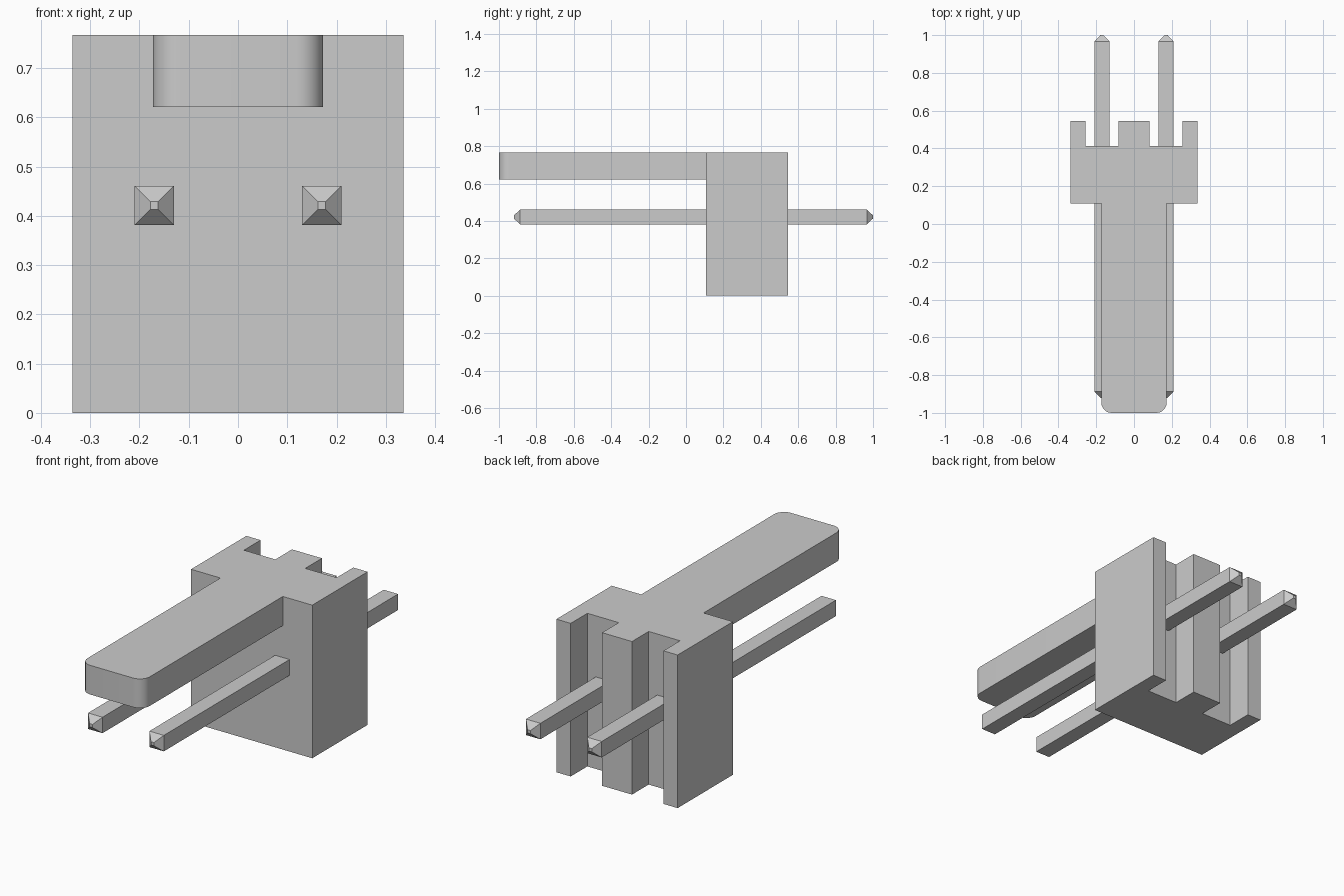
import bpy
import bmesh
import math

cube = bpy.data.objects.get("Cube")
if cube:
    bpy.data.objects.remove(cube, do_unlink=True)

grey = bpy.data.materials.new("plain grey")
grey.use_nodes = True
colour = (0.6, 0.6, 0.6, 1)
grey.diffuse_color = colour
grey.node_tree.nodes["Principled BSDF"].inputs["Base Color"].default_value = colour

TOP, FRONT, BACK = 0.767, 0.108, 0.546


def finish(name, bm):
    bmesh.ops.recalc_face_normals(bm, faces=bm.faces)
    mesh = bpy.data.meshes.new(name)
    bm.to_mesh(mesh)
    bm.free()
    mesh.materials.append(grey)
    obj = bpy.data.objects.new(name, mesh)
    bpy.context.collection.objects.link(obj)
    return obj


def extrude_outline(name, outline, z0, z1):
    bm = bmesh.new()
    face = bm.faces.new([bm.verts.new((x, y, z0)) for x, y in outline])
    side = bmesh.ops.extrude_face_region(bm, geom=[face])["geom"]
    verts = [v for v in side if isinstance(v, bmesh.types.BMVert)]
    bmesh.ops.translate(bm, verts=verts, vec=(0, 0, z1 - z0))
    return finish(name, bm)


# Housing with two full-height slots in its back
half = [(0.336, FRONT), (0.336, BACK), (0.257, BACK),
        (0.257, 0.414), (0.083, 0.414), (0.083, BACK)]
housing = extrude_outline(
    "housing", half + [(-x, y) for x, y in reversed(half)], 0, TOP)

# Locking tongue with rounded front corners, merged flush into the housing
radius, width, steps = 0.055, 0.173, 8
corner = []
for i in range(steps + 1):
    a = math.pi / 2 * i / steps
    corner.append((width - radius + radius * math.sin(a),
                   -1 + radius - radius * math.cos(a)))
right_side = corner + [(width, FRONT + 0.1)]
tongue = extrude_outline(
    "tongue", right_side + [(-x, y) for x, y in reversed(right_side)], 0.621, TOP)

union = housing.modifiers.new("join tongue", "BOOLEAN")
union.operation = "UNION"
union.solver = "EXACT"
union.object = tongue
bpy.context.view_layer.objects.active = housing
housing.select_set(True)
bpy.ops.object.modifier_apply(modifier=union.name)
bpy.data.objects.remove(tongue, do_unlink=True)

# Merge coplanar faces left by the union, then smooth the rounded corners
bm = bmesh.new()
bm.from_mesh(housing.data)
bmesh.ops.remove_doubles(bm, verts=bm.verts, dist=0.0001)
bmesh.ops.dissolve_limit(bm, angle_limit=math.radians(1),
                         verts=bm.verts, edges=bm.edges)
bm.to_mesh(housing.data)
bm.free()
bpy.ops.object.shade_smooth_by_angle(angle=math.radians(30))


# Square contact pins with blunt pyramid tips at both ends
def make_pin(name, x):
    bm = bmesh.new()
    sections = [(-0.92, 0.008), (-0.887, 0.04), (0.967, 0.04), (1, 0.008)]
    rings = [[bm.verts.new((x + sx * r, y, 0.421 + sz * r))
              for sx, sz in ((-1, -1), (1, -1), (1, 1), (-1, 1))]
             for y, r in sections]
    for a, b in zip(rings, rings[1:]):
        for i in range(4):
            j = (i + 1) % 4
            bm.faces.new((a[i], a[j], b[j], b[i]))
    bm.faces.new(rings[0])
    bm.faces.new(rings[-1])
    return finish(name, bm)


make_pin("left_pin", 0.17)
make_pin("right_pin", -0.17)
